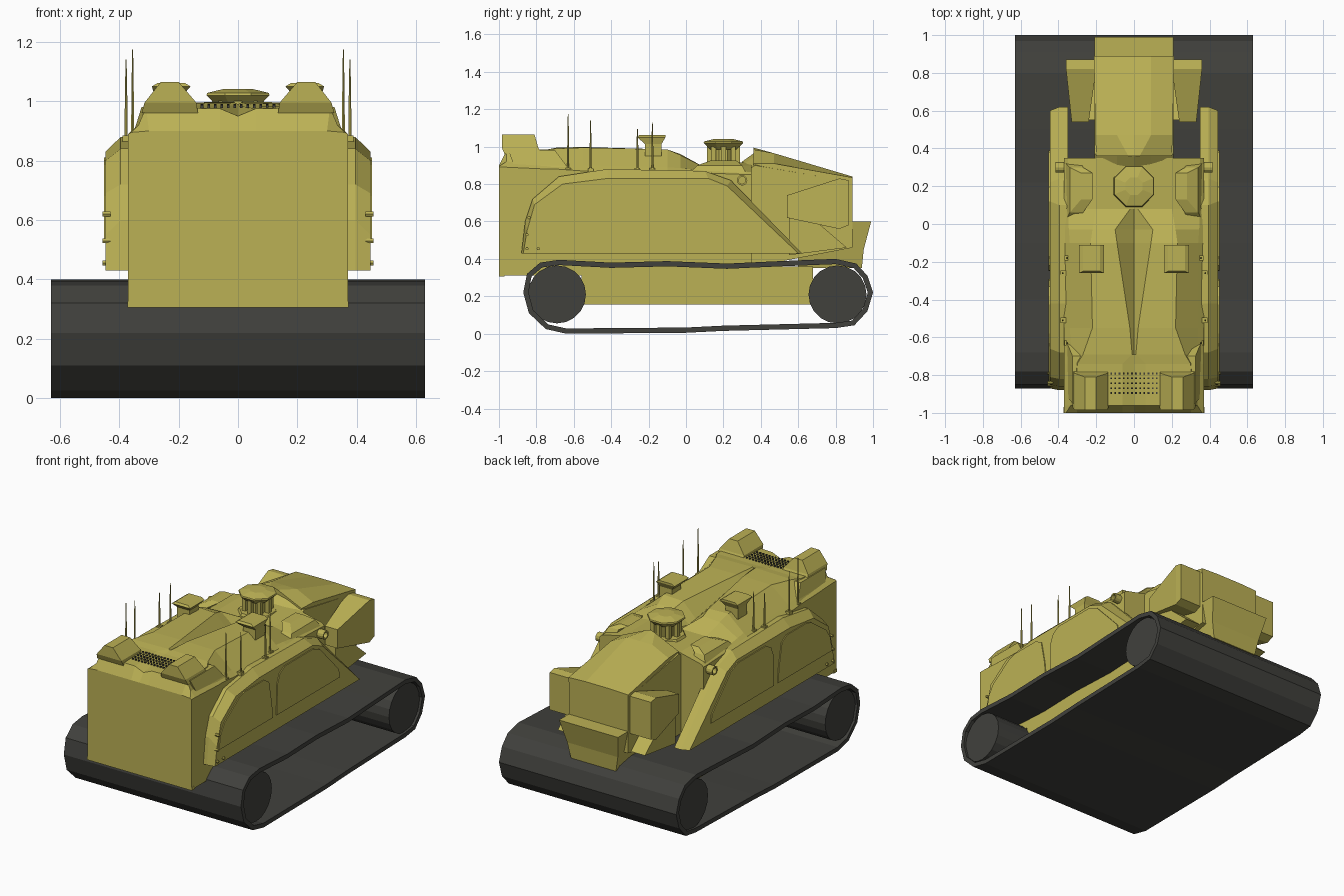
import bpy, bmesh, math
from mathutils import Vector, Matrix

if "Cube" in bpy.data.objects:
    bpy.data.objects.remove(bpy.data.objects["Cube"])


def material(name, rgb):
    m = bpy.data.materials.new(name)
    m.diffuse_color = (*rgb, 1)
    m.use_nodes = True
    m.node_tree.nodes["Principled BSDF"].inputs["Base Color"].default_value = m.diffuse_color
    return m


OLIVE = material("olive_yellow", (0.50, 0.44, 0.09))
RUBBER = material("dark_rubber", (0.052, 0.052, 0.046))


def finish(name, bm, mat, mirror=False):
    bmesh.ops.recalc_face_normals(bm, faces=bm.faces)
    me = bpy.data.meshes.new(name)
    bm.to_mesh(me)
    bm.free()
    me.materials.append(mat)
    ob = bpy.data.objects.new(name, me)
    bpy.context.collection.objects.link(ob)
    if mirror:
        mod = ob.modifiers.new("mirror", 'MIRROR')
        mod.use_mirror_merge = False
    return ob


def loft(name, rings, mat, mirror=False):
    """Skin matching closed rings of 3D points and cap both ends."""
    bm = bmesh.new()
    vs = [[bm.verts.new(p) for p in r] for r in rings]
    n = len(rings[0])
    for a, b in zip(vs, vs[1:]):
        for i in range(n):
            j = (i + 1) % n
            bm.faces.new((a[i], a[j], b[j], b[i]))
    bm.faces.new(vs[0])
    bm.faces.new(vs[-1])
    return finish(name, bm, mat, mirror)


def prism(name, outline, x0, x1, mat, mirror=False):
    """Side outline (y, z) extruded along x."""
    return loft(name, [[(x, y, z) for y, z in outline] for x in (x0, x1)], mat, mirror)


def symmetric(y, half):
    """Full ring from a half section running bottom to top centre."""
    right = [(x, y, z) for x, z in half]
    return right + [(-x, yy, z) for x, yy, z in reversed(right) if x > 1e-6]


def rect(z, x0, x1, y0, y1):
    return [(x0, y0, z), (x1, y0, z), (x1, y1, z), (x0, y1, z)]


def stack(name, centre, steps, sides, mat, mirror=False):
    """Upright turned part from (radius, z) steps."""
    cx, cy = centre
    rings = [[(cx + r * math.cos(math.tau * (i + .5) / sides),
               cy + r * math.sin(math.tau * (i + .5) / sides), z)
              for i in range(sides)] for r, z in steps]
    return loft(name, rings, mat, mirror)


# Track belt: closed loop with inward offset
loop = [(-.87, .22), (-.85, .32), (-.78, .38), (-.68, .395), (-.4, .38), (-.1, .388),
        (.22, .375), (.5, .388), (.8, .40), (.91, .375), (.97, .31), (1, .22), (.97, .12),
        (.9, .045), (.8, .03), (.2, .015), (0, .005), (-.64, 0), (-.75, .025), (-.84, .11)]
inner = []
for i, p in enumerate(loop):
    a, b = Vector(loop[i - 1]), Vector(loop[(i + 1) % len(loop)])
    t = (b - a).normalized()
    inner.append((p[0] + t.y * .028, p[1] - t.x * .028))
bm = bmesh.new()
rings = [[bm.verts.new((x, y, z)) for y, z in pts]
         for x, pts in ((-.63, loop), (.63, loop), (.63, inner), (-.63, inner))]
for k in range(4):
    a, b = rings[k], rings[(k + 1) % 4]
    for i in range(len(loop)):
        j = (i + 1) % len(loop)
        bm.faces.new((a[i], a[j], b[j], b[i]))
finish("track_belt", bm, RUBBER)

# Wheels
for name, y in (("front_wheel", -.69), ("rear_wheel", .81)):
    disc = [(y + .155 * math.cos(math.tau * i / 20), .21 + .155 * math.sin(math.tau * i / 20))
            for i in range(20)]
    prism(name, disc, -.615, .615, RUBBER)

# Lower hull between the wheels
prism("lower_hull", [(-.56, .155), (.68, .155), (.68, .36), (-.56, .36)], -.37, .37, OLIVE)

# Main hull: y, shoulder z, ledge, upper edge, groove edge, groove centre z
stations = [
    (-1.0, .89, (.36, .895), (.30, .90), (.06, .90), .90),
    (-.96, .89, (.335, .92), (.31, .98), (.06, .975), .95),
    (-.74, .88, (.335, .91), (.30, .985), (.06, .985), .985),
    (-.69, .88, (.33, .91), (.27, .99), (.01, .995), .99),
    (-.55, .87, (.34, .90), (.22, .995), (.022, .998), .97),
    (-.10, .87, (.34, .89), (.23, .985), (.09, .98), .89),
    (-.03, .87, (.345, .885), (.22, .955), (.10, .96), .88),
    (.08, .86, (.35, .875), (.20, .90), (.02, .90), .90),
    (.35, .85, (.35, .865), (.20, .90), (.02, .92), .92)]
loft("main_hull", [symmetric(y, [(.37, .31 if y > -.98 else .32), (.37, zs), c, d, e, (0, zf)])
                   for y, zs, c, d, e, zf in stations], OLIVE)

# Front lip along the bottom of the front plate
prism("front_lip", [(-1.0, .305), (-.97, .305), (-.97, .325), (-1.0, .325)], -.372, .372, OLIVE)

# Nose with a central ridge, roof plate and chin
loft("nose", [symmetric(y, h) for y, h in (
    (.30, [(.21, .36), (.21, .86), (.09, .90), (0, .92)]),
    (.37, [(.21, .36), (.21, .90), (.09, .95), (0, .97)]),
    (.89, [(.21, .46), (.21, .81), (.09, .82), (0, .82)]))], OLIVE)
loft("nose_roof", [symmetric(y, h) for y, h in (
    (.36, [(.20, .89), (.20, .91), (.03, .985), (0, .995)]),
    (.47, [(.205, .88), (.205, .91), (.09, .965), (0, .965)]),
    (.89, [(.212, .805), (.212, .835), (.09, .84), (0, .84)]))], OLIVE)
loft("chin", [
    rect(.35, -.16, .16, .60, .94), rect(.45, -.18, .18, .60, .95),
    rect(.60, -.21, .21, .60, .99)], OLIVE)

# Side pods and the pointed fins under them
loft("nose_pod", [
    [(x, y, z) for x, z in ((x0, z0), (x1, z0), (x1, z1), (x0, z1))]
    for y, x0, x1, z0, z1 in ((.54, .24, .33, .62, .74), (.82, .20, .36, .56, .83),
                              (.87, .20, .36, .58, .82))], OLIVE, True)
prism("nose_fin", [(.55, .42), (.86, .46), (.72, .58), (.82, .60), (.55, .68)], .20, .31, OLIVE, True)

# Side armour: wide base outline tapering to the outer face
inside = [(-.88, .43), (-.86, .60), (-.82, .72), (-.68, .84), (-.42, .88), (.10, .87),
          (.24, .82), (.62, .43)]
outside = [(-.87, .43), (-.85, .55), (-.81, .69), (-.66, .80), (-.42, .83), (.12, .83),
           (.22, .79), (.60, .43)]
loft("side_armour", [[(.35, y, z) for y, z in inside], [(.395, y, z) for y, z in inside],
                     [(.446, y, z) for y, z in outside]], OLIVE, True)

# Raised door panels
prism("front_door_panel", [(-.84, .525), (-.82, .62), (-.78, .68), (-.63, .785), (-.58, .80),
                           (-.38, .80), (-.33, .77), (-.30, .62), (-.29, .525)],
      .445, .452, OLIVE, True)
prism("rear_door_panel", [(-.25, .525), (-.245, .72), (-.22, .78), (-.17, .81), (.12, .81),
                          (.19, .78), (.38, .58), (.39, .525)], .445, .452, OLIVE, True)

# Bolts on the armour front edge
for i, (y, z) in enumerate(((-.84, .62), (-.85, .53), (-.85, .455), (-.79, .455))):
    prism(f"armour_bolt_{i}", [(y + .009 * math.cos(k * math.pi / 3), z + .009 * math.sin(k * math.pi / 3))
                               for k in range(6)], .43, .457, OLIVE, True)

# Storage bins at the front corners of the roof
loft("roof_bin", [rect(.96, .135, .325, -.97, -.77), rect(.995, .14, .315, -.985, -.79),
                  rect(1.065, .20, .26, -.985, -.81)], OLIVE, True)

# Front corner boxes beside the deck
loft("deck_corner", [rect(.87, .29, .365, -.90, -.62), rect(.90, .29, .35, -.92, -.64),
                     rect(.98, .28, .325, -.95, -.70)], OLIVE, True)

# Grille holes as thin plates
bm = bmesh.new()
for ix in range(12):
    for iy in range(5):
        y = -.895 + iy * .026
        bmesh.ops.create_cube(bm, size=1, matrix=Matrix.Translation((-.121 + ix * .022, y, .982 + iy * .001))
                              @ Matrix.Diagonal((.009, .009, .009, 1)))
finish("grille_holes", bm, RUBBER)

# Periscope housings
loft("periscope", [rect(.95, .19, .28, -.22, -.13), rect(1.015, .19, .28, -.22, -.13),
                   rect(1.05, .16, .29, -.26, -.11), rect(1.062, .18, .27, -.25, -.11)], OLIVE, True)

# Cupola: base, column, flared cap and posts around it
stack("cupola_base", (0, .2), [(.13, .88), (.11, .915)], 8, OLIVE)
stack("cupola_column", (0, .2), [(.06, .90), (.06, 1.0)], 8, OLIVE)
stack("cupola_cap", (0, .2), [(.075, .985), (.115, 1.02), (.112, 1.028), (.05, 1.042)], 8, OLIVE)
for i in range(8):
    a = math.tau * i / 8
    stack(f"cupola_post_{i}", (.075 * math.cos(a), .2 + .075 * math.sin(a)),
          [(.018, .90), (.018, 1.0)], 4, OLIVE)

# Shoulder blocks behind the deck
loft("shoulder_block", [rect(.84, .28, .37, .0, .33), rect(.90, .27, .34, .06, .30),
                        rect(.925, .22, .28, .13, .27)], OLIVE, True)

# Ring lamps
bm = bmesh.new()
grid = []
for i in range(12):
    a = math.tau * i / 12
    ring = []
    for x, r in ((.36, .028), (.415, .028), (.415, .019), (.36, .019)):
        ring.append(bm.verts.new((x, .30 + r * math.cos(a), .82 + r * math.sin(a))))
    grid.append(ring)
for i in range(12):
    for k in range(4):
        a, b = grid[i], grid[(i + 1) % 12]
        bm.faces.new((a[k], a[(k + 1) % 4], b[(k + 1) % 4], b[k]))
finish("ring_lamp", bm, OLIVE, True)

# Antennas on small mounts
for i, (x, y, top) in enumerate(((.355, -.63, 1.175), (.377, -.51, 1.14),
                                 (.377, -.26, 1.095), (.355, -.18, 1.13))):
    stack(f"antenna_{i}", (x, y), [(.006, .84), (.005, 1.0), (.002, top)], 6, OLIVE, True)
    loft(f"antenna_mount_{i}", [rect(.80, x - .02, x + .016, y - .018, y + .018),
                                rect(.885, x - .016, x + .012, y - .014, y + .014)], OLIVE, True)
